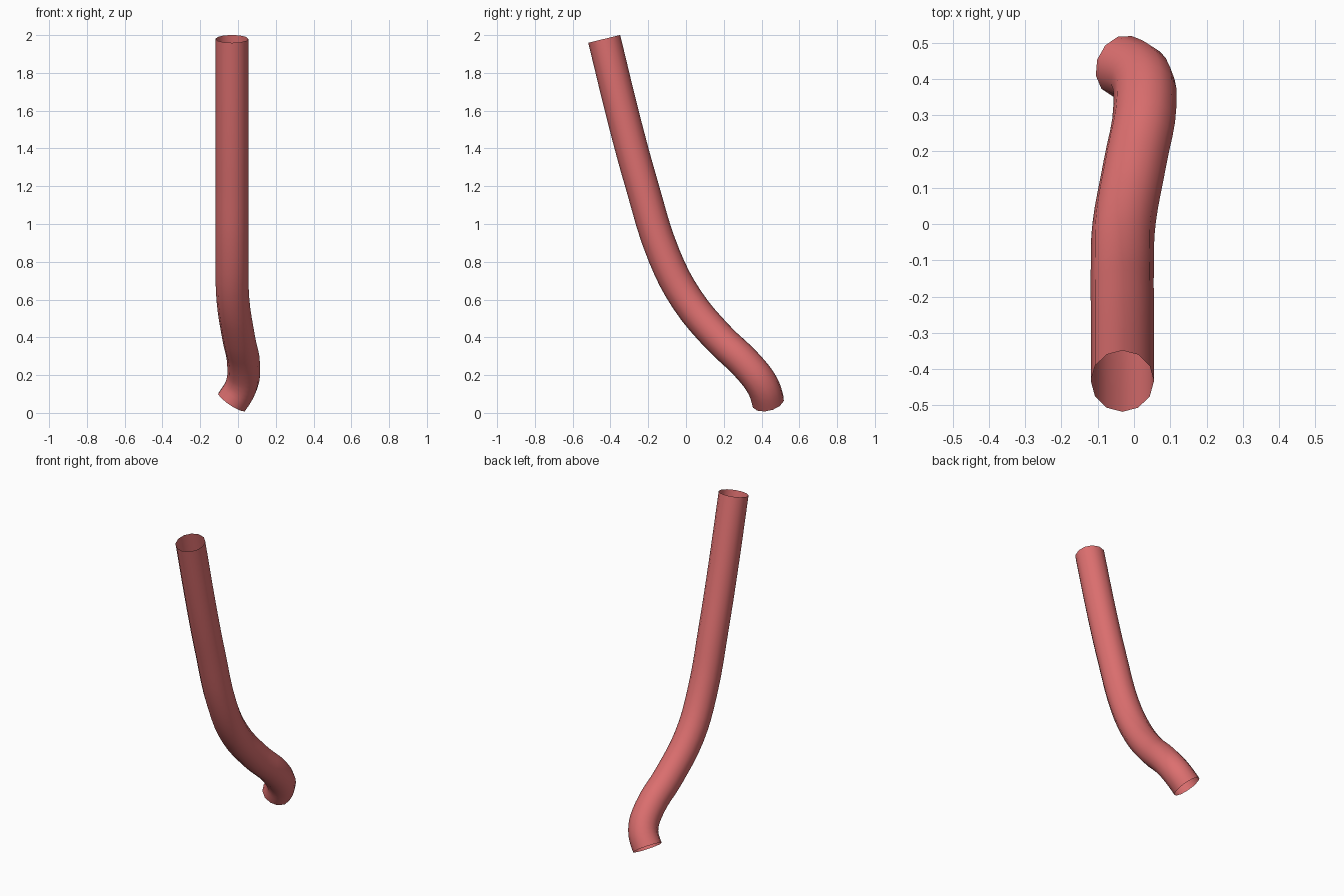
import bpy
from mathutils import Vector

if "Cube" in bpy.data.objects:
    bpy.data.objects.remove(bpy.data.objects["Cube"])

# Centre line of the bent pipe, from the upper open end to the lower open end
path = [(-0.032, -0.433, 1.98), (-0.032, -0.32, 1.52), (-0.032, -0.235, 1.21),
        (-0.032, -0.115, 0.83), (-0.027, 0.005, 0.60), (0.003, 0.17, 0.40),
        (0.03, 0.325, 0.25), (0.018, 0.405, 0.145), (-0.033, 0.435, 0.058)]

curve = bpy.data.curves.new("pipe", 'CURVE')
curve.dimensions = '3D'
curve.bevel_depth = 0.087
curve.bevel_resolution = 4      # twelve-sided section
curve.resolution_u = 4
curve.use_fill_caps = False     # hollow, open ends
spline = curve.splines.new('BEZIER')
spline.bezier_points.add(len(path) - 1)
for point, co in zip(spline.bezier_points, path):
    point.co = co
    point.handle_left_type = point.handle_right_type = 'AUTO'

# Lower mouth turns sideways and down
end = spline.bezier_points[-1]
end.handle_left_type = end.handle_right_type = 'FREE'
turn = Vector((-0.54, 0.22, -0.81)).normalized() * 0.035
end.handle_left = end.co - turn
end.handle_right = end.co + turn

pipe = bpy.data.objects.new("bent_pipe", curve)
bpy.context.collection.objects.link(pipe)

# Turn the swept curve into a smooth mesh
bpy.context.view_layer.objects.active = pipe
pipe.select_set(True)
bpy.ops.object.convert(target='MESH')
bpy.ops.object.shade_smooth()

# Red colour
red = bpy.data.materials.new("red")
red.diffuse_color = (0.72, 0.16, 0.16, 1)
red.use_nodes = True
red.node_tree.nodes["Principled BSDF"].inputs["Base Color"].default_value = red.diffuse_color
pipe = bpy.context.object
pipe.data.materials.clear()
pipe.data.materials.append(red)
